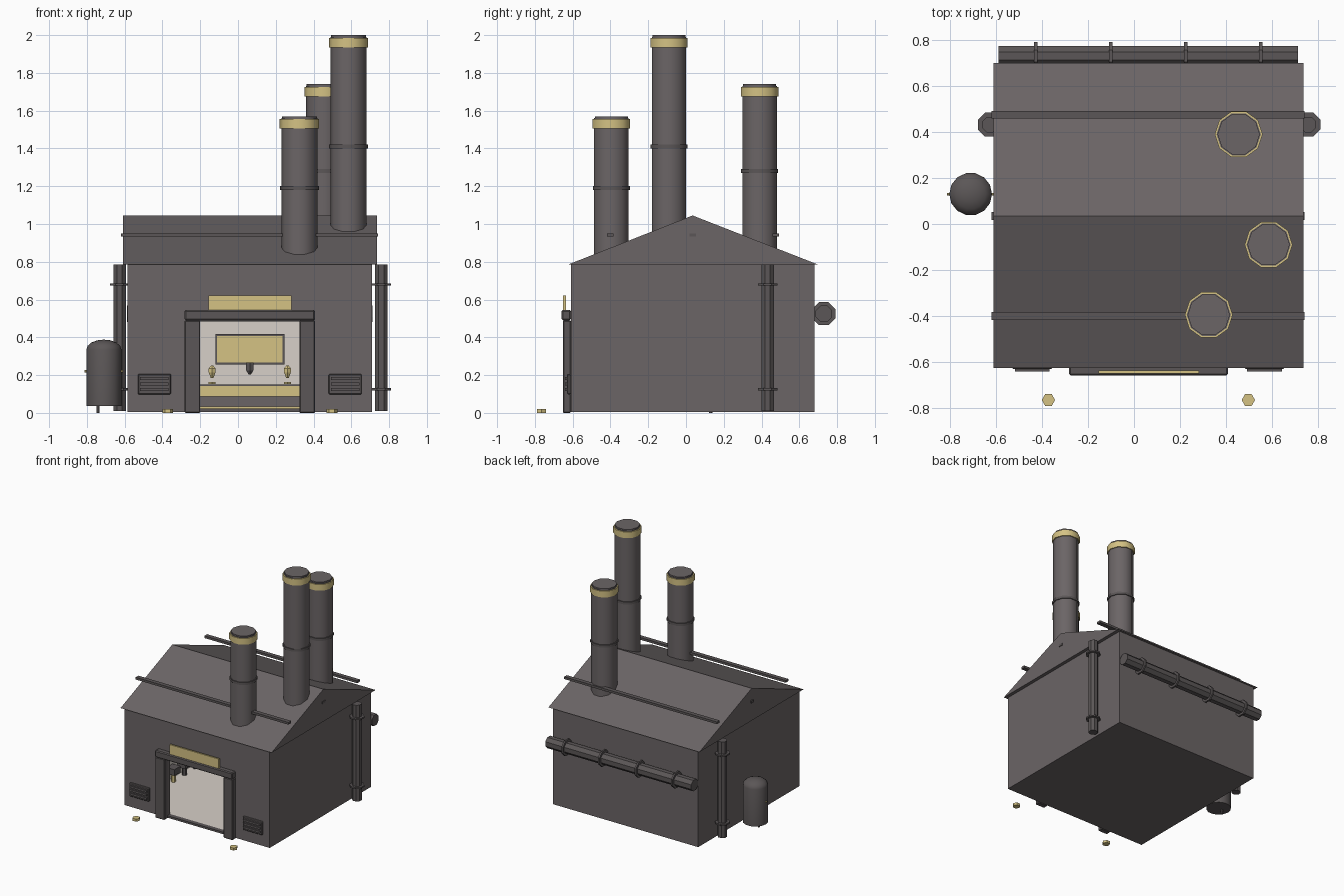
import bpy, bmesh, math
from mathutils import Matrix, Vector

old = bpy.data.objects.get("Cube")
if old:
    bpy.data.objects.remove(old, do_unlink=True)


def material(name, rgb):
    m = bpy.data.materials.new(name)
    m.use_nodes = True
    m.diffuse_color = (*rgb, 1)
    m.node_tree.nodes["Principled BSDF"].inputs["Base Color"].default_value = (*rgb, 1)
    return m


WALL = material("warm_grey", (0.147, 0.130, 0.133))
METAL = material("dark_metal", (0.105, 0.094, 0.095))
BRASS = material("pale_brass", (0.66, 0.54, 0.23))
LIGHT = material("light_plaster", (0.68, 0.63, 0.58))


def finish(bm, name, mat, smooth=False):
    bmesh.ops.recalc_face_normals(bm, faces=bm.faces)
    me = bpy.data.meshes.new(name)
    bm.to_mesh(me)
    bm.free()
    me.materials.append(mat)
    ob = bpy.data.objects.new(name, me)
    bpy.context.collection.objects.link(ob)
    if smooth:
        bpy.ops.object.select_all(action="DESELECT")
        ob.select_set(True)
        bpy.context.view_layer.objects.active = ob
        bpy.ops.object.shade_smooth_by_angle(angle=math.radians(40))
    return ob


def box(name, x, y, z, mat, bevel=0):
    """Box from (low, high) ranges."""
    bm = bmesh.new()
    mid = [(a + b) / 2 for a, b in (x, y, z)]
    size = [b - a for a, b in (x, y, z)]
    bmesh.ops.create_cube(bm, size=1, matrix=Matrix.Translation(mid) @ Matrix.Diagonal((*size, 1)))
    if bevel:
        bmesh.ops.bevel(bm, geom=bm.edges[:], offset=bevel, segments=1, affect="EDGES")
    return finish(bm, name, mat)


def rod(name, start, end, r, sides, mat, turn=0, smooth=False, r2=None):
    """Capped cylinder between two points."""
    a, b = Vector(start), Vector(end)
    d = b - a
    bm = bmesh.new()
    m = (Matrix.Translation((a + b) / 2) @ d.to_track_quat("Z", "Y").to_matrix().to_4x4()
         @ Matrix.Rotation(turn, 4, "Z"))
    bmesh.ops.create_cone(bm, cap_ends=True, segments=sides, radius1=r,
                          radius2=r if r2 is None else r2, depth=d.length, matrix=m)
    return finish(bm, name, mat, smooth)


def prism(name, profile, axis, low, high, mat):
    """Extrude a 2D profile along x, y or z."""
    place = {"x": lambda p: (low, *p), "y": lambda p: (p[0], low, p[1]),
             "z": lambda p: (*p, low)}[axis]
    bm = bmesh.new()
    face = bm.faces.new([bm.verts.new(place(p)) for p in profile])
    ext = bmesh.ops.extrude_face_region(bm, geom=[face])
    step = Vector([(high - low) * (axis == k) for k in "xyz"])
    bmesh.ops.translate(bm, vec=step,
                        verts=[v for v in ext["geom"] if isinstance(v, bmesh.types.BMVert)])
    return finish(bm, name, mat)


# Building shell
L, R, F, B, TOP, CX, T = -0.585, 0.71, -0.61, 0.68, 0.785, 0.0625, 0.03
DL, DR, DH = -0.2, 0.325, 0.485
prism("front_wall", [(L, 0.01), (DL, 0.01), (DL, DH), (DR, DH), (DR, 0.01),
                     (R, 0.01), (R, TOP), (L, TOP)], "y", F, F + T, WALL)
prism("side_and_back_walls", [(L, F + T), (L, B), (R, B), (R, F + T), (R - T, F + T),
                              (R - T, B - T), (L + T, B - T), (L + T, F + T)], "z", 0.01, TOP, WALL)
box("floor_slab", (L, R), (F, B), (0.005, 0.015), WALL)
prism("roof", [(-0.625, TOP), (0.70, TOP), (0.035, 1.045)], "x", -0.61, 0.737, WALL)

# Room lining
box("room_floor", (L + T, R - T), (F + 0.01, B - T), (0.015, 0.022), LIGHT)
box("room_back", (L + T, R - T), (B - T - 0.008, B - T), (0.022, TOP), LIGHT)
for side, x in (("left", R - T), ("right", L + T + 0.008)):
    box(side + "_room_wall", (x - 0.008, x), (F + T, B - T), (0.022, TOP), LIGHT)

# Roof beams
for i, y in enumerate((-0.4, 0.035, 0.475)):
    box(f"roof_beam_{i}", (-0.62, 0.742), (y - 0.017, y + 0.017), (0.933, 0.951), METAL)

# Chimneys
for i, (x, y, top, band) in enumerate(((0.325, -0.395, 1.57, 1.19),
                                      (0.585, -0.09, 2.0, 1.41),
                                      (0.455, 0.39, 1.74, 1.28))):
    for part, lo, hi, r, mat in (("stack", 0.79, top - 0.01, 0.096, WALL),
                                 ("lip", top - 0.01, top, 0.092, WALL),
                                 ("band", band - 0.01, band + 0.01, 0.103, METAL),
                                 ("cap_ring", top - 0.065, top - 0.015, 0.104, BRASS)):
        rod(f"chimney_{part}_{i}", (x, y, lo), (x, y, hi), r, 10, mat, math.pi / 2, True)

# Drain pipes on both sides
for side, x in (("left", 0.758), ("right", -0.627)):
    rod(side + "_drain_pipe", (x, 0.432, 0.01), (x, 0.432, TOP), 0.036, 8, METAL, math.pi / 8)
    for j, z in enumerate((0.125, 0.68)):
        rod(f"{side}_drain_collar_{j}", (x, 0.432, z - 0.006), (x, 0.432, z + 0.006),
            0.056, 8, METAL, math.pi / 8)

# Rear pipe with collars
rod("rear_pipe", (-0.588, 0.73, 0.525), (0.713, 0.73, 0.525), 0.047, 8, METAL, math.pi / 8)
for i in range(4):
    x = -0.427 + i * 0.326
    rod(f"rear_collar_{i}", (x - 0.007, 0.73, 0.525), (x + 0.007, 0.73, 0.525),
        0.066, 8, METAL, math.pi / 8)

# Side tank: spun profile with a domed top
bm = bmesh.new()
curve = [(0, 0.037), (0.093, 0.037), (0.093, 0.335)]
curve += [(0.093 * math.cos(a), 0.335 + 0.053 * math.sin(a))
          for a in (math.radians(d) for d in (22, 45, 68, 90))]
verts = [bm.verts.new((r, 0, z)) for r, z in curve]
edges = [bm.edges.new(pair) for pair in zip(verts, verts[1:])]
bmesh.ops.spin(bm, geom=verts + edges, cent=(0, 0, 0), axis=(0, 0, 1), angle=math.tau, steps=14)
bmesh.ops.remove_doubles(bm, verts=bm.verts, dist=0.0005)
bmesh.ops.translate(bm, verts=bm.verts, vec=(-0.71, 0.13, 0))
finish(bm, "tank", METAL, True)
rod("tank_foot", (-0.742, 0.13, 0), (-0.742, 0.13, 0.04), 0.009, 6, METAL)
rod("tank_pin", (-0.812, 0.13, 0.22), (-0.608, 0.13, 0.22), 0.006, 6, BRASS)

# Door frame, threshold and sign
for side, x in (("right", -0.283), ("left", DR)):
    box(side + "_door_post", (x, x + 0.083), (-0.652, F), (0, 0.49), METAL, 0.005)
box("door_lintel", (-0.283, 0.408), (-0.658, F), (0.49, 0.545), METAL, 0.007)
box("threshold", (DL, DR), (F - 0.005, F + T), (0.008, 0.024), METAL)
box("sign_plate", (-0.155, 0.283), (-0.65, -0.636), (0.545, 0.622), BRASS)

# Louvred vents
for side, x in (("right", -0.53), ("left", 0.48)):
    box(side + "_vent", (x, x + 0.175), (-0.63, F), (0.098, 0.206), METAL, 0.005)
    for j in range(3):
        z = 0.116 + j * 0.029
        box(f"{side}_vent_slat_{j}", (x + 0.012, x + 0.163), (-0.641, -0.629), (z, z + 0.016), METAL)

# Ground studs
for i, x in enumerate((-0.372, 0.497)):
    rod(f"ground_stud_{i}", (x, -0.765, 0), (x, -0.765, 0.02), 0.029, 6, BRASS, math.pi / 2)

# Counter, wall board and fittings inside
box("counter", (-0.3, 0.42), (0.4, 0.58), (0.022, 0.09), WALL)
box("counter_top", (-0.3, 0.42), (0.39, 0.59), (0.088, 0.142), BRASS)
box("counter_edge", (-0.3, 0.42), (0.385, 0.595), (0.142, 0.15), METAL)
box("counter_kick", (-0.3, 0.42), (0.39, 0.4), (0.022, 0.034), BRASS)
box("board_frame", (-0.12, 0.245), (0.61, 0.645), (0.257, 0.417), METAL)
box("board", (-0.11, 0.235), (0.604, 0.611), (0.266, 0.408), BRASS)
rod("spout", (CX, 0.5, 0.225), (CX, 0.5, 0.268), 0.022, 6, METAL)
rod("spout_tip", (CX, 0.5, 0.202), (CX, 0.5, 0.225), 0.006, 6, METAL, r2=0.022)
for i, x in enumerate((-0.137, 0.262)):
    for part, lo, hi, r1, r2 in (("base", 0.154, 0.164, 0.022, 0.022),
                                 ("bulb", 0.185, 0.215, 0.008, 0.021),
                                 ("body", 0.215, 0.235, 0.021, 0.021),
                                 ("top", 0.235, 0.252, 0.021, 0.006)):
        rod(f"lamp_{part}_{i}", (x, 0.48, lo), (x, 0.48, hi), r1, 6, BRASS, r2=r2)

# Tools by the right room wall
for i in range(3):
    y = -0.1 + i * 0.14
    box(f"tool_block_{i}", (-0.54, -0.47), (y - 0.04, y + 0.04), (0.09, 0.14), METAL)
    rod(f"tool_stand_{i}", (-0.505, y, 0.022), (-0.505, y, 0.09), 0.02, 6, BRASS if i == 0 else METAL)
